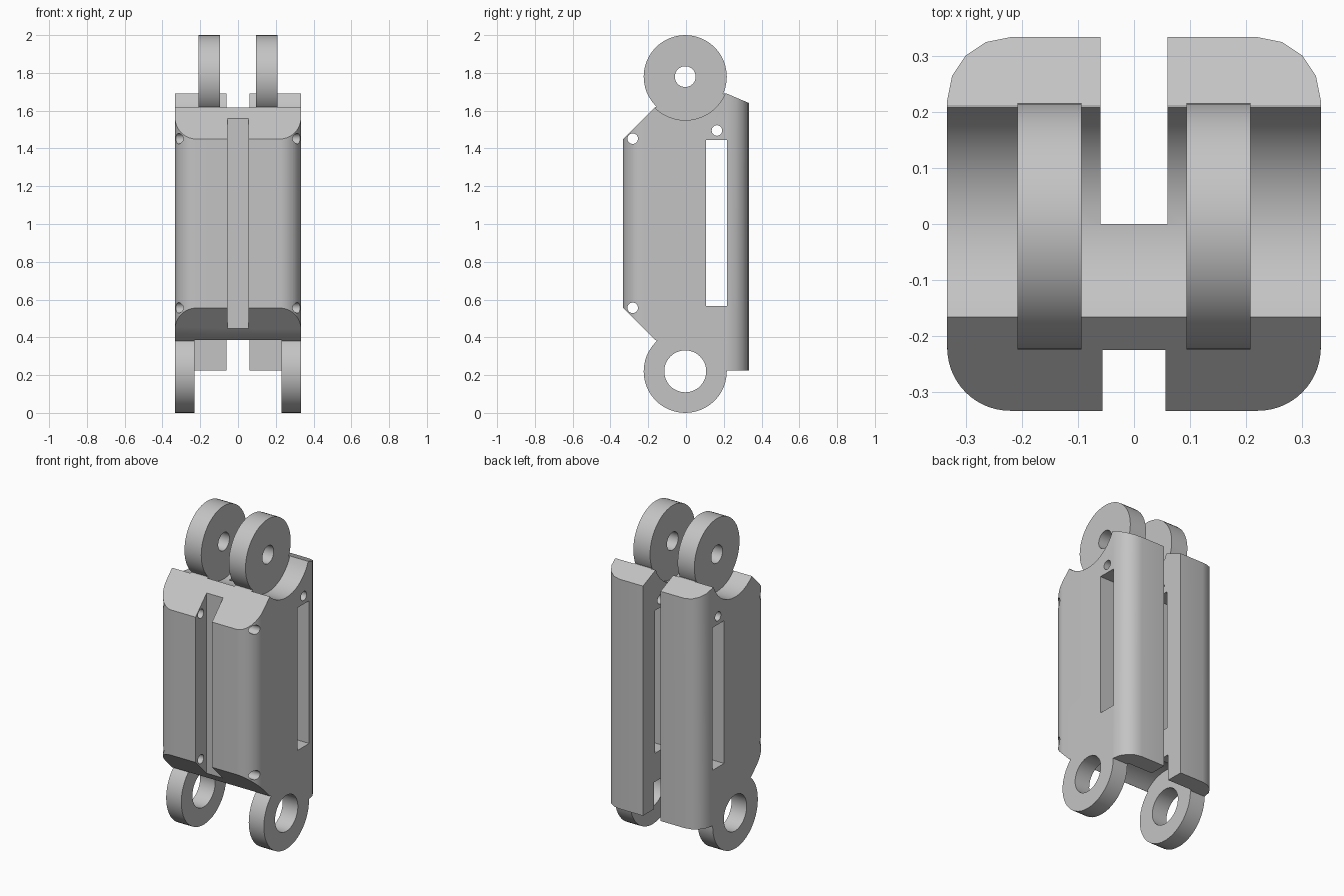
import bpy, bmesh
from math import pi, cos, sin, radians

cube = bpy.data.objects.get("Cube")
if cube:
    bpy.data.objects.remove(cube, do_unlink=True)

HALF = 0.333             # half width and half depth of the body
LUG_Y = -0.004           # hinge axis depth
TOP_Z, LOW_Z = 1.78, 0.22
LUG_R, CLEAR_R = 0.22, 0.23

grey = bpy.data.materials.new("plain_grey")
grey.use_nodes = True
grey.diffuse_color = (0.55, 0.55, 0.55, 1)
grey.node_tree.nodes["Principled BSDF"].inputs["Base Color"].default_value = grey.diffuse_color


def prism(name, points, lo, hi, axis="x"):
    """Extrude a closed outline along x (points are y, z) or z (points are x, y)."""
    bm = bmesh.new()
    place = (lambda p, t: (t, *p)) if axis == "x" else (lambda p, t: (*p, t))
    rings = [[bm.verts.new(place(p, t)) for p in points] for t in (lo, hi)]
    for ring in rings:
        bm.faces.new(ring)
    n = len(points)
    for i in range(n):
        j = (i + 1) % n
        bm.faces.new((rings[0][i], rings[0][j], rings[1][j], rings[1][i]))
    bmesh.ops.recalc_face_normals(bm, faces=bm.faces)
    mesh = bpy.data.meshes.new(name)
    bm.to_mesh(mesh)
    bm.free()
    mesh.materials.append(grey)
    obj = bpy.data.objects.new(name, mesh)
    bpy.context.collection.objects.link(obj)
    return obj


def circle(y, z, r, n=48):
    return [(y + r * cos(2 * pi * i / n), z + r * sin(2 * pi * i / n)) for i in range(n)]


def rect(a0, a1, b0, b1):
    return [(a0, b0), (a1, b0), (a1, b1), (a0, b1)]


def combine(target, tool, operation):
    mod = target.modifiers.new("combine", "BOOLEAN")
    mod.operation, mod.solver, mod.object = operation, "EXACT", tool
    bpy.context.view_layer.objects.active = target
    bpy.ops.object.modifier_apply(modifier=mod.name)
    bpy.data.objects.remove(tool, do_unlink=True)


def cut(points, lo, hi, axis="x"):
    combine(body, prism("cutter", points, lo, hi, axis), "DIFFERENCE")


# Rounded plan: fine front corners, faceted rear corners
plan = []
R = 0.112
for sx, sy, start, steps in ((1, 1, 0, 4), (-1, 1, 90, 4), (-1, -1, 180, 14), (1, -1, 270, 14)):
    for k in range(steps + 1):
        a = radians(start + 90 * k / steps)
        plan.append((sx * (HALF - R) + R * cos(a), sy * (HALF - R) + R * sin(a)))
body = prism("hinged_body", plan, 0, 2, "z")

# Side profile with chamfered front and sloping rear top
side = [(-HALF, 0.555), (-HALF, 1.45), (-0.165, 1.618), (0.212, 1.692), (0.4, 1.612),
        (0.4, 0.225), (0.212, 0.225), (-0.165, 0.387)]
side[0], side[1] = (-0.4, 0.622), (-0.4, 1.383)
combine(body, prism("side_profile", side, -0.5, 0.5), "INTERSECT")

# Clearance hollows beside the upper lugs and between the lower lugs
for lo, hi in ((-0.5, -0.208), (-0.094, 0.094), (0.208, 0.5)):
    cut(circle(LUG_Y, TOP_Z, CLEAR_R), lo, hi)
cut(circle(LUG_Y, LOW_Z, CLEAR_R), -0.23, 0.23)
cut(rect(0, LUG_Y + CLEAR_R, 0.1, 0.39), -0.23, 0.23)

# Front groove and deep rear slot
cut(rect(-0.056, 0.056, -0.5, -0.225), -0.1, 2.1, "z")
cut(rect(-0.06, 0.06, 0, 0.5), -0.1, 2.1, "z")

# Hinge lugs
for s in (-1, 1):
    for name, z, a, b in (("upper_lug", TOP_Z, 0.094, 0.208), ("lower_lug", LOW_Z, 0.23, HALF)):
        lug = prism(name, circle(LUG_Y, z, LUG_R), min(s * a, s * b), max(s * a, s * b))
        combine(body, lug, "UNION")

# Side window, hinge bores and small cross holes
cut(rect(0.105, 0.217, 0.566, 1.445), -0.5, 0.5)
cut(circle(LUG_Y, TOP_Z, 0.055), -0.5, 0.5)
cut(circle(LUG_Y, LOW_Z, 0.111), -0.5, 0.5)
for y, z in ((0.164, 1.495), (-0.282, 1.452), (-0.282, 0.556)):
    cut(circle(y, z, 0.028, 24), -0.5, 0.5)

# Smooth curved walls, sharp edges elsewhere
bpy.ops.object.select_all(action="DESELECT")
body.select_set(True)
bpy.context.view_layer.objects.active = body
bpy.ops.object.shade_smooth_by_angle(angle=radians(28))
